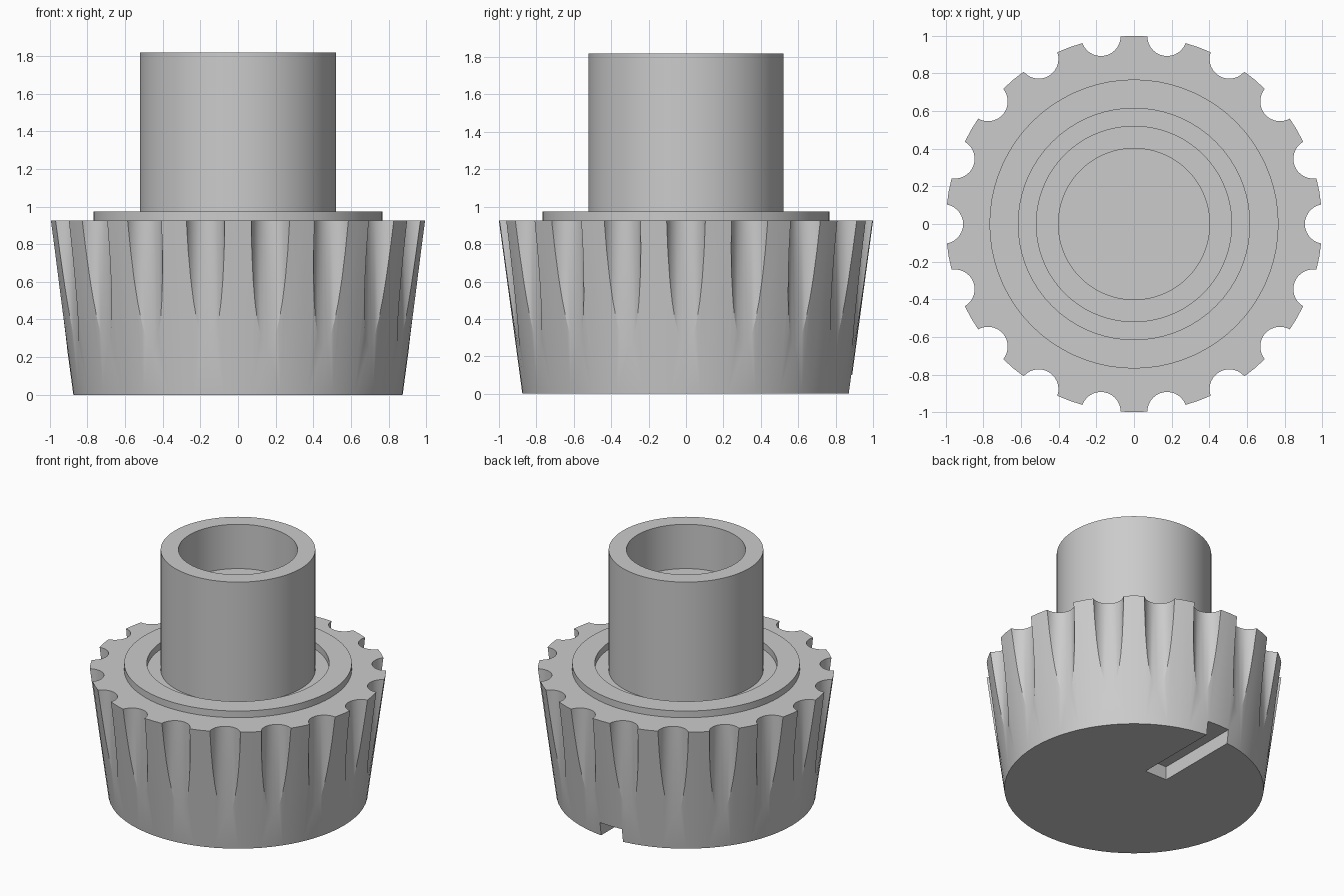
import bpy, bmesh, math
from mathutils import Matrix, Vector

old = bpy.data.objects.get("Cube")
if old:
    bpy.data.objects.remove(old, do_unlink=True)

grey = bpy.data.materials.new("plain grey")
grey.use_nodes = True
GREY = (0.6, 0.6, 0.6, 1)
grey.diffuse_color = GREY
grey.node_tree.nodes["Principled BSDF"].inputs["Base Color"].default_value = GREY


def finish(name, bm):
    """Turn a bmesh into a named grey object."""
    bmesh.ops.recalc_face_normals(bm, faces=bm.faces)
    mesh = bpy.data.meshes.new(name)
    bm.to_mesh(mesh)
    bm.free()
    mesh.materials.append(grey)
    obj = bpy.data.objects.new(name, mesh)
    bpy.context.collection.objects.link(obj)
    return obj


def select(obj):
    bpy.ops.object.select_all(action='DESELECT')
    obj.select_set(True)
    bpy.context.view_layer.objects.active = obj


def smooth(obj):
    select(obj)
    bpy.ops.object.shade_smooth_by_angle(angle=math.radians(30))


def lathe(name, profile, closed=False, steps=72):
    """Revolve (radius, z) points about the z axis."""
    bm = bmesh.new()
    verts = [bm.verts.new((r, 0, z)) for r, z in profile]
    edges = [bm.edges.new(pair) for pair in zip(verts, verts[1:])]
    if closed:
        edges.append(bm.edges.new((verts[-1], verts[0])))
    bmesh.ops.spin(bm, geom=verts + edges, cent=(0, 0, 0), axis=(0, 0, 1),
                   angle=2 * math.pi, steps=steps, use_duplicate=False)
    bmesh.ops.remove_doubles(bm, verts=bm.verts, dist=0.0005)
    obj = finish(name, bm)
    smooth(obj)
    return obj


# Tapered knob body
BODY_H = 0.925
bm = bmesh.new()
bmesh.ops.create_cone(bm, cap_ends=True, segments=72, radius1=0.875, radius2=1.0,
                      depth=BODY_H, matrix=Matrix.Translation((0, 0, BODY_H / 2)))
body = finish("knob_body", bm)

# Grip flutes: upright cylinders around the rim
bm = bmesh.new()
FLUTES = 18
for i in range(FLUTES):
    turn = Matrix.Rotation(2 * math.pi * i / FLUTES, 4, 'Z')
    bmesh.ops.create_cone(bm, cap_ends=True, segments=32, radius1=0.105, radius2=0.105,
                          depth=1.4, matrix=turn @ Matrix.Translation((1.013, 0, 0.5)))
flutes = finish("flute_cutter", bm)

# Radial pointer slot under the back edge
bm = bmesh.new()
bmesh.ops.create_cube(bm, size=1, matrix=Matrix.Translation((0, 0.73, 0))
                      @ Matrix.Diagonal((0.18, 1.0, 0.2, 1)))
slot = finish("slot_cutter", bm)

for cutter in (flutes, slot):
    cutter.hide_render = True
    cut = body.modifiers.new("cut", 'BOOLEAN')
    cut.operation = 'DIFFERENCE'
    cut.solver = 'EXACT'
    cut.object = cutter
    select(body)
    bpy.ops.object.modifier_apply(modifier=cut.name)
    bpy.data.objects.remove(cutter, do_unlink=True)
smooth(body)

# Raised ring on the top face
lathe("collar_ring", [(0.615, 0.91), (0.768, 0.91), (0.768, 0.975), (0.615, 0.975)], closed=True)

# Hollow neck with a blind bore
lathe("neck_tube", [(0, 0.91), (0.522, 0.91), (0.522, 1.82), (0.402, 1.82),
                    (0.402, 1.49), (0, 1.49)])
